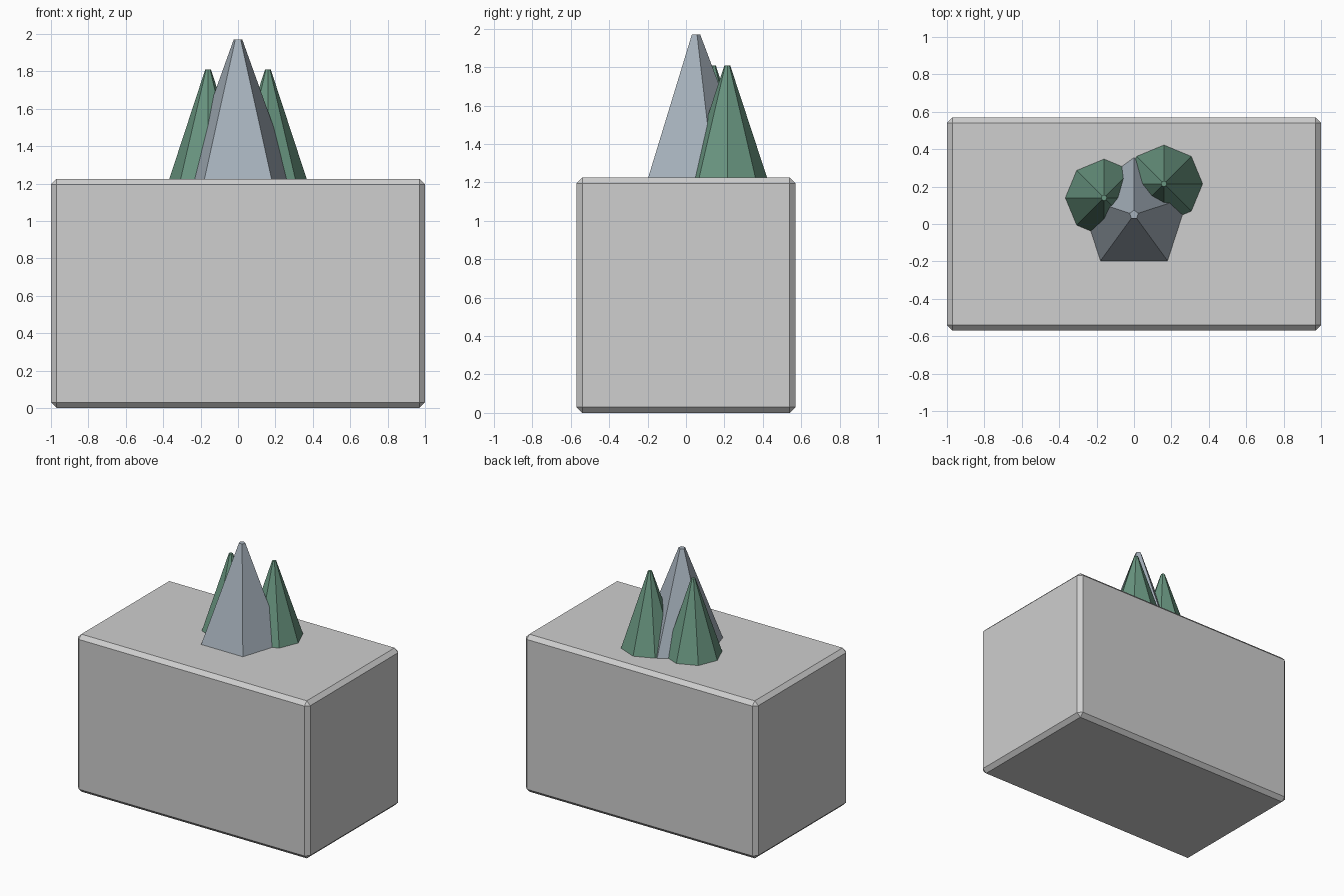
import bpy

cube = bpy.data.objects.get("Cube")
if cube:
    bpy.data.objects.remove(cube, do_unlink=True)

BASE_TOP = 1.225


def material(name, color):
    mat = bpy.data.materials.new(name)
    mat.use_nodes = True
    rgba = (*color, 1.0)
    mat.diffuse_color = rgba
    mat.node_tree.nodes["Principled BSDF"].inputs["Base Color"].default_value = rgba
    return mat


def finish(name, mat):
    obj = bpy.context.object
    obj.name = name
    obj.data.name = name
    obj.data.materials.append(mat)
    return obj


def spire(name, sides, x, y, radius, tip, top, mat):
    """Flat-topped pyramid standing on the base block."""
    height = top - BASE_TOP
    bpy.ops.mesh.primitive_cone_add(
        vertices=sides, radius1=radius, radius2=tip, depth=height,
        location=(x, y, BASE_TOP + height / 2))
    return finish(name, mat)


stone = material("light grey", (0.62, 0.62, 0.62))
rock = material("blue grey", (0.38, 0.44, 0.50))
leaf = material("pine green", (0.14, 0.30, 0.215))

# Base block with chamfered edges
bpy.ops.mesh.primitive_cube_add(size=1, location=(0, 0, BASE_TOP / 2))
block = finish("base_block", stone)
block.dimensions = (2.0, 1.14, BASE_TOP)
bpy.context.view_layer.update()
bpy.ops.object.transform_apply(location=False, rotation=False, scale=True)
chamfer = block.modifiers.new("chamfer", 'BEVEL')
chamfer.width = 0.03
chamfer.segments = 1

# Five-sided rock peak
spire("rock_peak", 5, 0, 0.05, 0.305, 0.024, 1.97, rock)

# Eight-sided trees behind the peak
spire("right_tree", 8, -0.16, 0.14, 0.207, 0.015, 1.81, leaf)
spire("left_tree", 8, 0.16, 0.215, 0.207, 0.015, 1.81, leaf)
